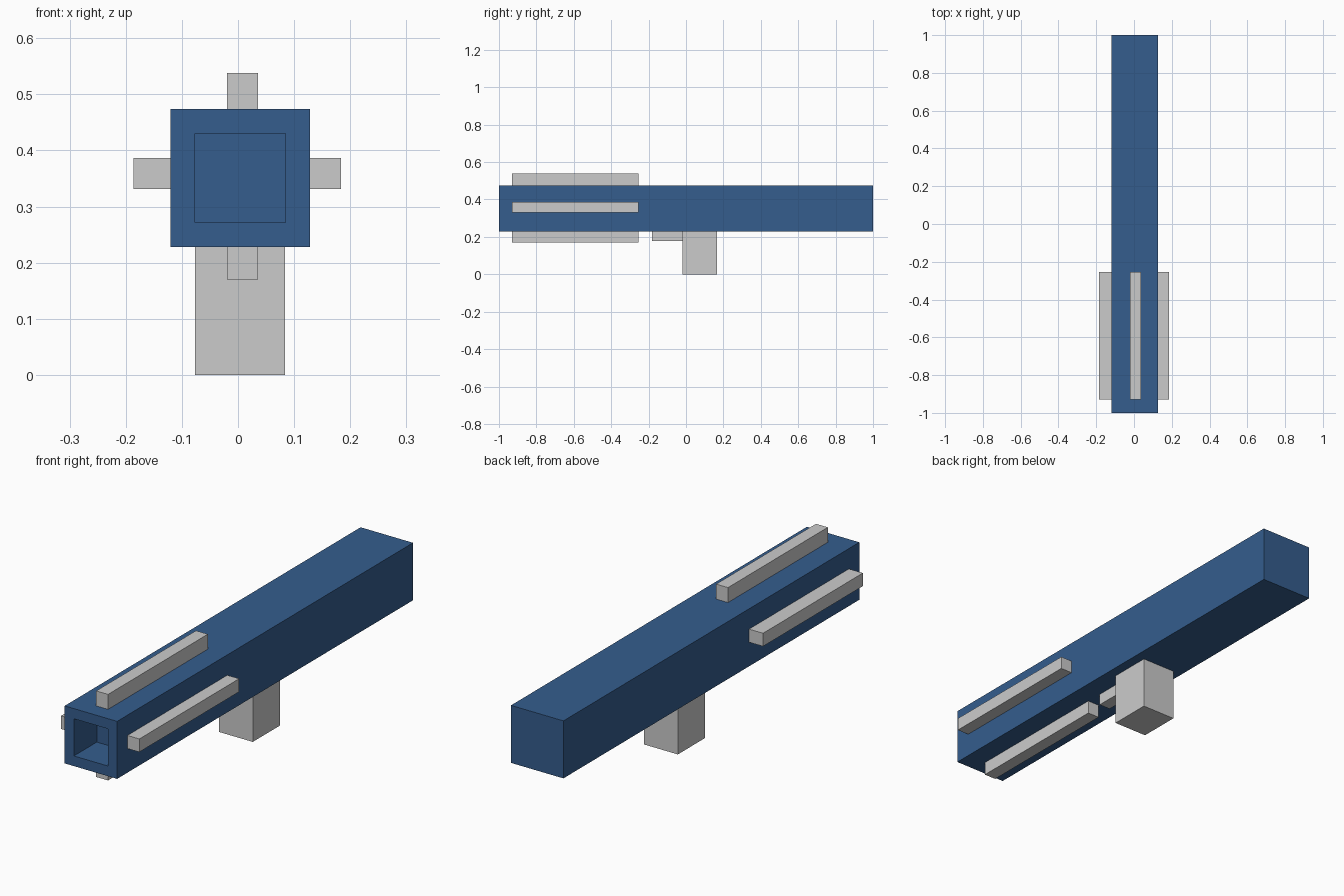
import bpy
import bmesh
from mathutils import Vector

if "Cube" in bpy.data.objects:
    bpy.data.objects.remove(bpy.data.objects["Cube"])

blue = bpy.data.materials.new("blue")
blue.diffuse_color = (0.035, 0.11, 0.27, 1)
blue.use_nodes = True
blue.node_tree.nodes["Principled BSDF"].inputs["Base Color"].default_value = blue.diffuse_color


def box(name, x, y, z):
    """Axis-aligned box from (min, max) ranges."""
    bm = bmesh.new()
    bmesh.ops.create_cube(bm, size=1)
    for v in bm.verts:
        v.co = Vector([r[0] if c < 0 else r[1] for c, r in zip(v.co, (x, y, z))])
    mesh = bpy.data.meshes.new(name)
    bm.to_mesh(mesh)
    bm.free()
    obj = bpy.data.objects.new(name, mesh)
    bpy.context.collection.objects.link(obj)
    return obj


# Long square barrel body
body = box("barrel_body", (-0.12, 0.128), (-1, 1), (0.228, 0.474))
body.data.materials.append(blue)

# Square blind bore in the front end
bm = bmesh.new()
bm.from_mesh(body.data)
bm.normal_update()
front = min(bm.faces, key=lambda f: f.calc_center_median().y)
bmesh.ops.inset_region(bm, faces=[front], thickness=0.0615)
pushed = bmesh.ops.extrude_discrete_faces(bm, faces=[front])["faces"][0]
bmesh.ops.translate(bm, verts=pushed.verts, vec=(0, 0.155, 0))
bm.to_mesh(body.data)
bm.free()

# Four rails around the front half
rail_y = (-0.93, -0.255)
mid_x, mid_z = (-0.02, 0.036), (0.331, 0.387)
box("top_rail", mid_x, rail_y, (0.474, 0.538))
box("bottom_rail", mid_x, rail_y, (0.17, 0.228))
box("left_rail", (-0.186, -0.12), rail_y, mid_z)
box("right_rail", (0.128, 0.184), rail_y, mid_z)

# Grip and trigger block under the body
box("grip", (-0.077, 0.084), (-0.02, 0.165), (0, 0.228))
box("trigger", (-0.019, 0.035), (-0.182, -0.02), (0.178, 0.228))
